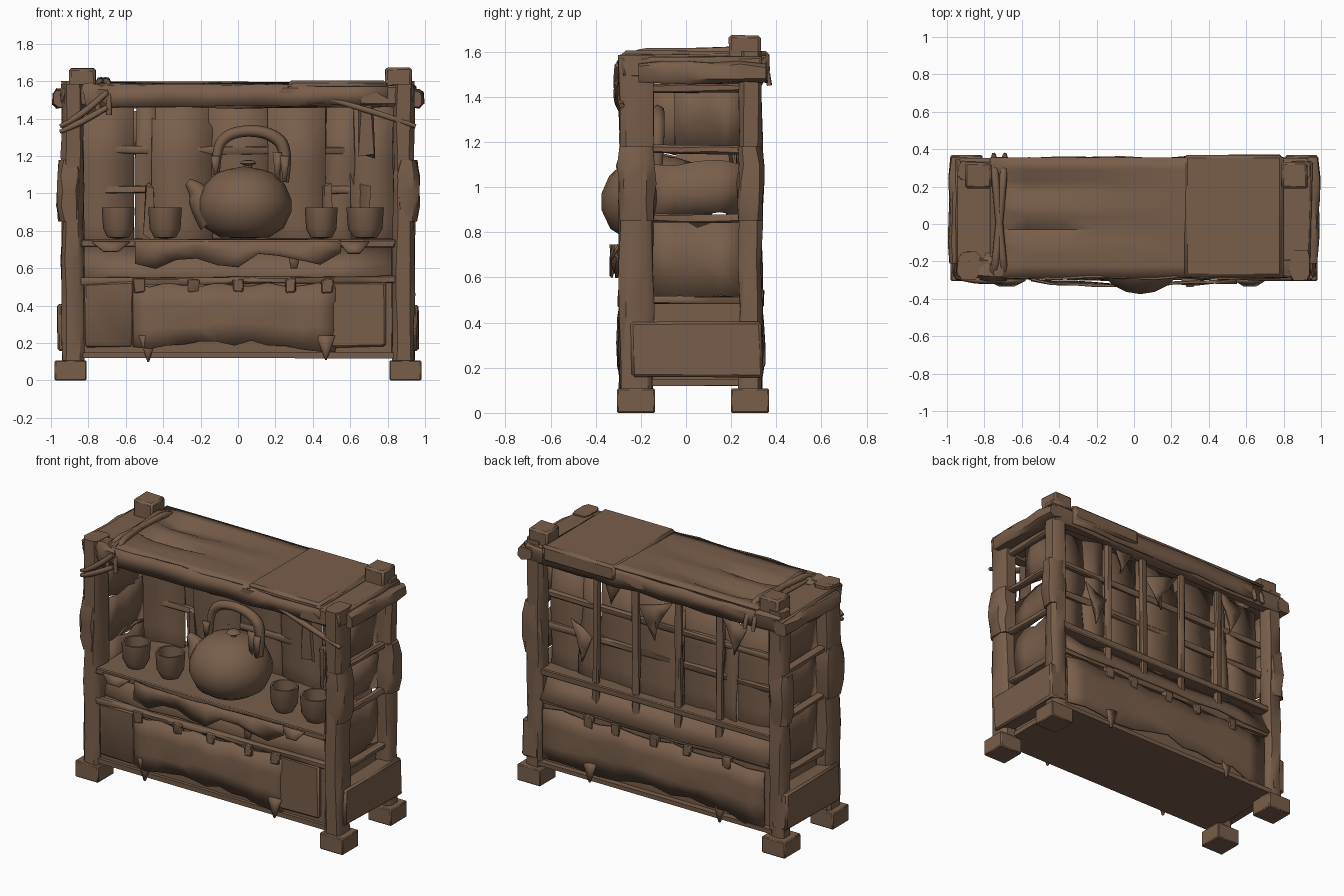
import bpy, bmesh, math, random
from mathutils import Vector

random.seed(7)
if bpy.data.objects.get("Cube"):
    bpy.data.objects.remove(bpy.data.objects["Cube"])

wood = bpy.data.materials.new("weathered brown")
wood.use_nodes = True
BROWN = (0.19, 0.112, 0.07, 1)
wood.diffuse_color = BROWN
wood.node_tree.nodes["Principled BSDF"].inputs["Base Color"].default_value = BROWN


def rnd(a):
    return random.uniform(-a, a)


def finish(name, bm):
    bmesh.ops.recalc_face_normals(bm, faces=bm.faces)
    me = bpy.data.meshes.new(name)
    bm.to_mesh(me)
    bm.free()
    ob = bpy.data.objects.new(name, me)
    bpy.context.collection.objects.link(ob)
    me.materials.append(wood)
    bpy.ops.object.select_all(action="DESELECT")
    ob.select_set(True)
    bpy.context.view_layer.objects.active = ob
    bpy.ops.object.shade_smooth_by_angle(angle=math.radians(40))
    return ob


def box(name, x, y, z, jitter=0.0, bevel=0.0):
    """Box from ranges, with knocked corners."""
    bm = bmesh.new()
    bmesh.ops.create_cube(bm, size=1)
    for v in bm.verts:
        v.co = [r[0] + (c + 0.5) * (r[1] - r[0]) + rnd(jitter) for c, r in zip(v.co, (x, y, z))]
    if bevel:
        bmesh.ops.bevel(bm, geom=bm.edges[:], offset=bevel, segments=1, affect="EDGES")
    return finish(name, bm)


def timber(name, a, b, w, h, cuts=6, jitter=0.012, taper=1.0):
    """Rough-hewn, nearly square timber between two points."""
    a, b = Vector(a), Vector(b)
    d = (b - a).normalized()
    side = d.cross(Vector((0, 1, 0)) if abs(d.z) > 0.9 else Vector((0, 0, 1))).normalized()
    up = side.cross(d)
    bm = bmesh.new()
    rings = []
    for i in range(cuts + 1):
        ring, p = [], a.lerp(b, i / cuts)
        k_end = taper if i in (0, cuts) else 1
        for k in range(8):
            t = math.tau * (k + 0.5) / 8
            c, s = [math.copysign(min(1, abs(q) * 1.6), q) * k_end for q in (math.cos(t), math.sin(t))]
            ring.append(bm.verts.new(p + side * (c * w / 2 + rnd(jitter)) + up * (s * h / 2 + rnd(jitter))))
        rings.append(ring)
    for r, q in zip(rings, rings[1:]):
        for k in range(8):
            bm.faces.new((r[k], r[k - 1], q[k - 1], q[k]))
    bm.faces.new(rings[0])
    bm.faces.new(rings[-1])
    return finish(name, bm)


def cloth(name, f, nu, nv, thick=0.012):
    """Sheet from a function of u and v."""
    bm = bmesh.new()
    g = [[bm.verts.new(f(i / nu, j / nv)) for j in range(nv + 1)] for i in range(nu + 1)]
    for i in range(nu):
        for j in range(nv):
            bm.faces.new((g[i][j], g[i + 1][j], g[i + 1][j + 1], g[i][j + 1]))
    bmesh.ops.triangulate(bm, faces=bm.faces[:])
    ob = finish(name, bm)
    m = ob.modifiers.new("thickness", "SOLIDIFY")
    m.thickness, m.offset = thick, 0
    return ob


def lathe(name, profile, x, y, sides):
    bm = bmesh.new()
    vs = [bm.verts.new((r, 0, z)) for r, z in profile]
    es = [bm.edges.new(p) for p in zip(vs, vs[1:])]
    bmesh.ops.spin(bm, geom=vs + es, cent=(0, 0, 0), axis=(0, 0, 1), angle=math.tau, steps=sides)
    bmesh.ops.remove_doubles(bm, verts=bm.verts[:], dist=0.0005)
    bmesh.ops.translate(bm, verts=bm.verts[:], vec=(x, y, 0))
    return finish(name, bm)


def tube(name, pts, radii, sides=1):
    cu = bpy.data.curves.new(name, "CURVE")
    cu.dimensions, cu.bevel_depth, cu.bevel_resolution = "3D", 1.0, sides
    cu.use_fill_caps, cu.resolution_u = True, 5
    sp = cu.splines.new("NURBS")
    sp.points.add(len(pts) - 1)
    for p, co, r in zip(sp.points, pts, radii):
        p.co, p.radius = (*co, 1), r
    sp.use_endpoint_u, sp.order_u = True, 3
    ob = bpy.data.objects.new(name, cu)
    bpy.context.collection.objects.link(ob)
    cu.materials.append(wood)
    return ob


# Posts, feet, post wraps and side lattices
for s, side in ((-1, "right"), (1, "left")):
    for y, end, top in ((-0.22, "front", 1.585), (0.285, "back", 1.6)):
        w = 0.15 if end == "front" else 0.1
        timber(f"{side}_{end}_post", (s * 0.885, y, 0.08), (s * 0.885, y, top), 0.115, w, 8, 0.007)
        box(f"{side}_{end}_foot", (s * 0.895 - 0.085, s * 0.895 + 0.085), (y - 0.086, y + 0.083), (0, 0.108), 0, 0.006)
        timber(f"{side}_{end}_wrap", (s * 0.9, y, 0.85), (s * 0.9, y, 1.18), 0.13, w + 0.014, 4, 0.008, 0.85)
    bx = s * 0.845 + 0.013
    box(f"{side}_back_post_cap", (bx - 0.07, bx + 0.07), (0.19, 0.33), (1.48, 1.67), 0.004, 0.012)
    timber(f"{side}_top_rail", (s * 0.935, -0.21, 1.505), (s * 0.935, 0.355, 1.51), 0.11, 0.095, 5, 0.008, 0.85)
    box(f"{side}_top_infill", sorted((s * 0.74, s * 0.95)), (-0.285, 0.345), (1.48, 1.57), 0.012, 0.01)
    for z in (0.5, 0.86, 1.165, 1.44):
        timber(f"{side}_side_bar", (s * 0.885, -0.16, z + rnd(0.008)), (s * 0.885, 0.25, z), 0.05, 0.035, 3, 0.004)
    box(f"{side}_lower_side_panel", sorted((s * 0.85, s * 0.962)), (-0.24, 0.335), (0.16, 0.4), 0.01, 0.012)
    # torn side panels, more of them missing on one side
    for z0, z1, y0 in ((0.51, 0.85, -0.15), (0.87, 1.1 if s > 0 else 1.16, -0.15), (1.17, 1.44, -0.05 if s > 0 else -0.15)):
        cloth(f"{side}_side_panel", lambda u, v: (s * 0.85 + rnd(0.012), y0 + (0.25 - y0) * u,
              z0 + (z1 - z0) * v + (rnd(0.03) if 0 < u < 1 else 0)), 4, 2)

# Roof beams and draped roof cover, creased towards the bound end
timber("front_beam", (-0.93, -0.23, 1.52), (0.93, -0.23, 1.52), 0.11, 0.12, 10, 0.008)
timber("back_beam", (-0.93, 0.305, 1.518), (0.93, 0.305, 1.518), 0.09, 0.12, 10, 0.008)


def roof(u, v):
    crease = 0.05 * max(0, 1 - 1.6 * u) if 0.05 < u and round(v * 10) in (4, 7, 8) else 0
    return (-0.77 + 1.57 * u, -0.285 + 0.64 * v, 1.578 + 0.012 * v - crease + rnd(0.003))


cloth("roof_cover", roof, 8, 10)
for y, n in ((-0.285, "front"), (0.35, "back")):
    cloth(f"{n}_roof_hem", lambda u, v: (-0.75 + 1.55 * u, y + rnd(0.008), 1.578 - 0.11 * v + rnd(0.008)), 9, 1)
box("roof_patch", (0.27, 0.79), (-0.285, 0.37), (1.5, 1.602), 0.003, 0.015)

# Binding around the roof and front corner
for dx in (-0.03, 0.03):
    tube("roof_binding", [(-0.72 + dx, -0.29, 1.42), (-0.72 + dx, -0.305, 1.6), (-0.72, 0, 1.595), (-0.72 - dx, 0.35, 1.61),
                          (-0.72 - dx, 0.37, 1.45)], [0.015, 0.022, 0.02, 0.022, 0.012])
timber("corner_knot", (-0.82, -0.235, 1.5), (-0.69, -0.235, 1.52), 0.14, 0.17, 3, 0.015, 0.85)
for z0, z1 in ((1.33, 1.46), (1.36, 1.54)):
    tube("corner_binding", [(-0.95, -0.28, z0), (-0.85, -0.31, z0 + 0.04), (-0.7, -0.3, z1)], [0.012, 0.024, 0.016])
tube("left_corner_strap", [(0.5, -0.28, 1.5), (0.72, -0.29, 1.44), (0.95, -0.285, 1.36)], [0.012, 0.025, 0.012])
box("left_corner_brace", (0.65, 0.72), (-0.27, -0.25), (1.2, 1.48), 0.015)

# Back wall: warped torn boards and a lattice
edges = [-0.82, -0.57, -0.45, -0.15, 0.17, 0.46, 0.61, 0.82]
for i, (a, b) in enumerate(zip(edges, edges[1:])):
    y = 0.235 + 0.02 * (i % 2)
    slit = (0.0, 0.02, 0.0, 0.0, 0.0, 0.014, 0.0)[i]
    lean = rnd(0.05)
    cloth("back_board", lambda u, v: (a - 0.01 + (b + 0.02 - a) * u + (slit * (1 + v) if u == 0 else 0) + rnd(0.005),
          y + rnd(0.02) + lean * (u - 0.5) - 0.03 * v, 0.54 + 0.94 * v), 2, 3)
for x in (-0.45, -0.15, 0.17, 0.45):
    timber("back_upright", (x + rnd(0.01), 0.285, 0.55), (x, 0.285, 1.48), 0.045, 0.035, 4, 0.004)
for z in (1.02, 1.235):
    timber("back_crossbar", (-0.84, 0.235, z), (0.84, 0.235, z + rnd(0.01)), 0.035, 0.04, 6, 0.004)
for x, z, t in ((-0.55, 1.2, 0.2), (0.02, 1.15, -0.25), (0.56, 0.85, 0.16), (0.35, 1.3, 0.22)):
    cloth("loose_rag", lambda u, v: (x + t * (u - 0.5) * v, 0.29 + rnd(0.01), z + 0.2 * v + 0.08 * u), 2, 2)
for x in (-0.48, 0.47, 0.68):
    box("loose_slat", (x - 0.02, x + 0.02), (0.19, 0.21), (0.76, 1.04), 0.02)

# Counter, lower cabinet and floor
box("counter", (-0.84, 0.84), (-0.29, 0.32), (0.715, 0.755), 0.005, 0.006)
box("cabinet", (-0.83, 0.83), (-0.26, 0.3), (0.125, 0.54), 0.004, 0.008)
box("floor", (-0.86, 0.86), (-0.28, 0.335), (0.12, 0.15), 0.002)
timber("cabinet_top_rail", (-0.84, -0.265, 0.53), (0.84, -0.265, 0.54), 0.04, 0.035, 8, 0.005)
for x0, x1 in ((-0.82, -0.56), (0.5, 0.79)):
    box("front_door_panel", (x0, x1), (-0.288, -0.25), (0.18, 0.525), 0.008, 0.01)
cloth("recess_back", lambda u, v: (-0.82 + 1.64 * u, -0.24 + 0.12 * v + rnd(0.02), 0.55 + 0.16 * v), 6, 2)


# Ragged apron beneath the counter edge
def apron(u, v):
    tear = 0.1 + 0.03 * math.sin(17 * u) + rnd(0.025)
    return (-0.55 + 1.1 * u, -0.305 - 0.02 * math.sin(math.pi * u) + rnd(0.01), 0.745 - v * tear)


cloth("counter_apron", apron, 10, 2)
for x, w, l in ((0.62, 0.16, 0.06), (-0.68, 0.2, 0.05), (0.3, 0.09, 0.14)):
    cloth("counter_rag", lambda u, v: (x + w * (u - 0.5) * (1 - v * 0.6), -0.3 - 0.03 * v, 0.74 - l * v), 2, 2)

# Billowing curtains hung from loops, front and back
for name, y, s, x0, x1 in (("front", -0.28, -1, -0.56, 0.52), ("back", 0.325, 1, -0.8, 0.82)):

    def curtain(u, v):
        belly = 0.02 * math.sin(math.pi * u) * math.sin(math.pi * v * 0.8)
        fold = 0.008 * math.sin(16 * u) * v + belly + rnd(0.006)
        hem = 0.04 * abs(2 * u - 1) + rnd(0.025)
        return (x0 + (x1 - x0) * u, y + s * fold, 0.51 - 0.012 * math.sin(26 * u) * (1 - v) - v * (0.31 + hem))
    cloth(f"{name}_curtain", curtain, 12, 3)
    for x in (-0.53, -0.24, 0.0, 0.28, 0.48):
        box(f"{name}_curtain_loop", (x - 0.03, x + 0.03), (y - 0.018, y + 0.018), (0.47, 0.545), 0.006, 0.006)
    for x, d in ((-0.48, 0.08), (0.47, 0.07)):
        cloth(f"{name}_curtain_tatter", lambda u, v: (x + 0.1 * (u - 0.5) * (1 - 0.9 * v), y + s * 0.008, 0.24 - (0.06 + d) * v), 2, 2)
timber("back_lower_rail", (-0.85, 0.3, 0.56), (0.85, 0.3, 0.56), 0.05, 0.05, 8, 0.008)
cloth("back_ledge", lambda u, v: (-0.83 + 1.66 * u, 0.335 - 0.09 * v, 0.56 + 0.16 * v + rnd(0.012)), 8, 1)

# Teapot
TX, TY = 0.035, -0.125
lathe("teapot_body", [(0, 0.76), (0.13, 0.765), (0.21, 0.815), (0.25, 0.9), (0.25, 0.97), (0.215, 1.05), (0.15, 1.11),
                      (0.085, 1.13), (0, 1.145)], TX, TY, 20)
lathe("teapot_lid_knob", [(0.02, 1.13), (0.02, 1.15), (0.045, 1.16), (0.03, 1.175), (0, 1.18)], TX + 0.02, TY, 8)
tube("teapot_spout", [(-0.12, TY, 0.88), (-0.19, TY, 0.95), (-0.215, TY, 1.02), (-0.27, TY, 1.06)], [0.11, 0.08, 0.05, 0.022], 2)
arch = [(-0.12, 1.05), (-0.12, 1.22), (-0.07, 1.31), (0.05, 1.34), (0.18, 1.32), (0.265, 1.24), (0.25, 1.06)]
tube("teapot_handle", [(x, TY, z) for x, z in arch], [0.02, 0.026, 0.03, 0.03, 0.034, 0.036, 0.022], 1)
for x, z, l in ((-0.12, 1.2, 0.1), (0.25, 1.2, 0.14), (0.21, 1.22, 0.15)):
    cloth("handle_rag", lambda u, v: (x + 0.05 * (u - 0.5) * (1 - 0.6 * v), TY - 0.035, z - l * v), 1, 2)

# Cups
for x, r in ((-0.64, 0.088), (-0.39, 0.09), (0.445, 0.088), (0.68, 0.1)):
    lathe("cup", [(0, 0.755), (r * 0.65, 0.765), (r * 0.92, 0.81), (r, 0.925), (r * 0.87, 0.925), (r * 0.78, 0.82), (0, 0.79)],
          x, -0.15, 10)
